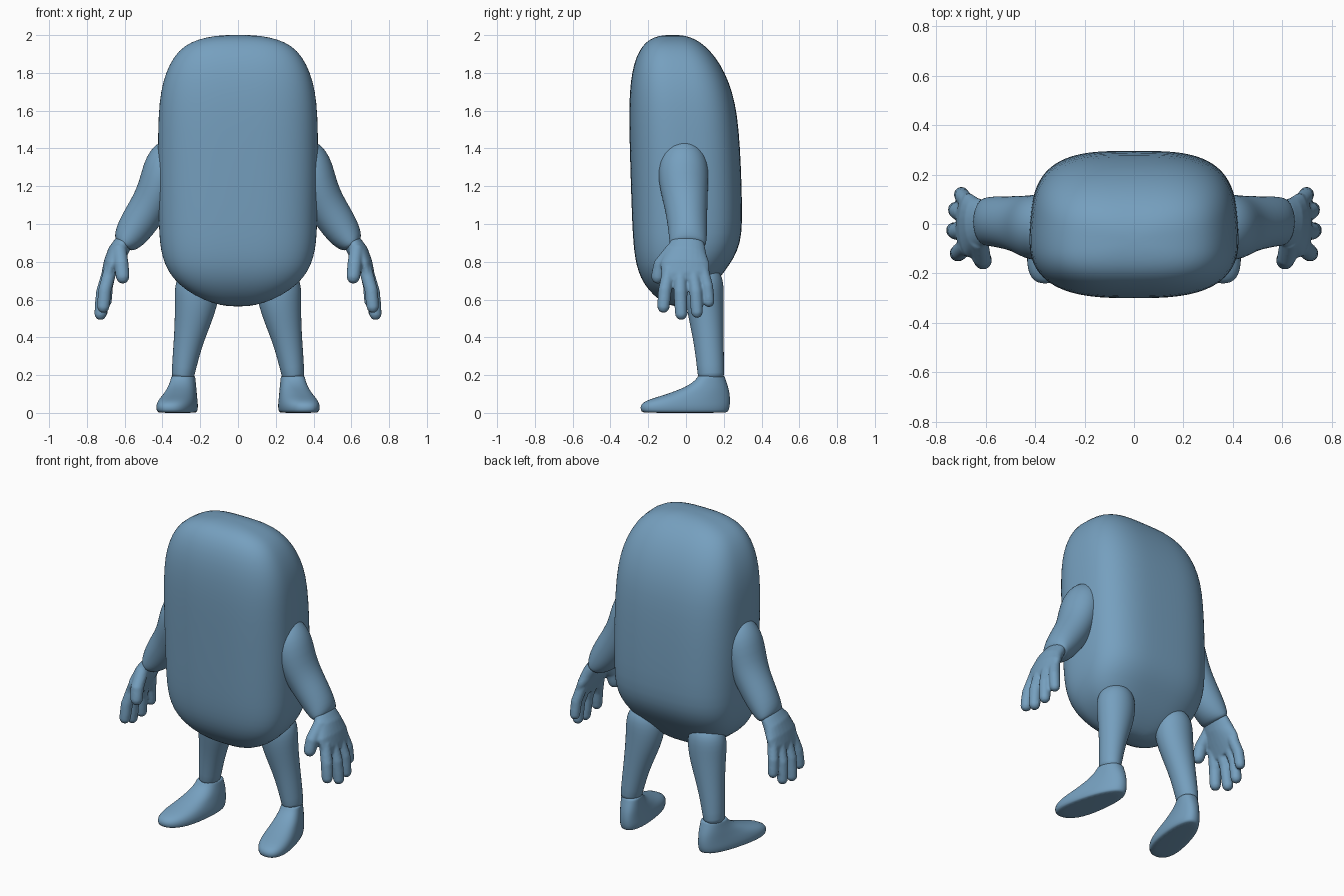
import bpy, bmesh
from math import cos, sin, pi, copysign
from mathutils import Vector

BLUE = bpy.data.materials.new("slate blue")
BLUE.diffuse_color = (.18, .35, .52, 1)


def spow(v, e):
    return copysign(abs(v) ** e, v)


def loft(bm, rings):
    """Skin a list of point rings and close both ends."""
    vs = [[bm.verts.new(p) for p in ring] for ring in rings]
    n = len(vs[0])
    for a, b in zip(vs, vs[1:]):
        for i in range(n):
            j = (i + 1) % n
            bm.faces.new((a[i], a[j], b[j], b[i]))
    bm.faces.new(vs[0][::-1])
    bm.faces.new(vs[-1])


def tube(bm, path, n=24):
    """Path of (x, y, z, radius across, radius along y) with tilted rings."""
    pts = [Vector(p[:3]) for p in path]
    rings = []
    for i, p in enumerate(path):
        t = (pts[min(i + 1, len(pts) - 1)] - pts[max(i - 1, 0)]).normalized()
        u = Vector((0, 1, 0)).cross(t).normalized()
        w = t.cross(u)
        rings.append([pts[i] + u * p[3] * cos(2 * pi * k / n) + w * p[4] * sin(2 * pi * k / n)
                      for k in range(n)])
    loft(bm, rings)


def make(name, bm, mirror=True, remesh=False):
    bmesh.ops.recalc_face_normals(bm, faces=bm.faces)
    me = bpy.data.meshes.new(name)
    bm.to_mesh(me)
    bm.free()
    me.materials.append(BLUE)
    ob = bpy.data.objects.new(name, me)
    bpy.context.collection.objects.link(ob)
    if remesh:
        r = ob.modifiers.new("fuse", 'REMESH')
        r.mode = 'VOXEL'
        r.voxel_size = 0.007
        r.use_smooth_shade = True
        s = ob.modifiers.new("soften", 'SMOOTH')
        s.factor = 0.5
        s.iterations = 5
    else:
        s = ob.modifiers.new("subdivide", 'SUBSURF')
        s.levels = s.render_levels = 1
    if mirror:
        ob.modifiers.new("mirror", 'MIRROR').use_mirror_merge = False
    for f in me.polygons:
        f.use_smooth = True
    return ob


# Body: rounded-box sections as (z, half width, front y, back y)
SECTIONS = [
    (2.001, .05, -.095, -.045), (1.996, .12, -.145, 0), (1.98, .205, -.19, .047),
    (1.945, .284, -.23, .1), (1.885, .34, -.264, .156), (1.8, .382, -.287, .207),
    (1.7, .408, -.298, .245), (1.58, .42, -.302, .272), (1.4, .423, -.298, .287),
    (1.2, .422, -.292, .295), (1.0, .418, -.285, .299), (.9, .413, -.279, .288),
    (.82, .398, -.27, .255), (.75, .37, -.254, .205), (.68, .315, -.222, .153),
    (.62, .228, -.17, .097), (.58, .135, -.115, .05), (.563, .05, -.06, .01)]
bm = bmesh.new()
rings = []
for z, hw, yf, yb in SECTIONS:
    ring = []
    for k in range(48):
        a = 2 * pi * k / 48
        e = 2 / 3.3 if sin(a) > 0 else 2 / 2.9
        c, s = spow(cos(a), e), spow(sin(a), e)
        ring.append((hw * c * (0.98 - 0.05 * s + 0.02 * (1 - s * s)),
                     (yf + yb) / 2 + (yb - yf) / 2 * s, z))
    rings.append(ring)
loft(bm, rings)
make("body", bm, mirror=False)

# Arms: shoulder to wrist
bm = bmesh.new()
tube(bm, [(.33, -.01, 1.44, .03, .04), (.345, -.01, 1.41, .075, .085),
          (.365, -.013, 1.355, .108, .122), (.39, -.015, 1.28, .118, .137),
          (.425, -.01, 1.18, .108, .127), (.465, 0, 1.1, .104, .115),
          (.51, .005, 1.03, .101, .108), (.557, .01, .96, .093, .103),
          (.588, .01, .915, .077, .1), (.604, .01, .892, .058, .095),
          (.607, .01, .888, .046, .085)])
make("arm", bm)

# Hands: palm, fingers and thumb fused together
bm = bmesh.new()
tube(bm, [(.59, .008, .93, .04, .078), (.61, .006, .895, .049, .093),
          (.637, 0, .85, .054, .108), (.665, -.005, .79, .048, .13),
          (.685, -.003, .735, .038, .128), (.692, 0, .7, .027, .115)])


def finger(base, mid, tip, r):
    b, m, t = Vector(base), Vector(mid), Vector(tip)
    d = (t - m).normalized()
    tube(bm, [(*b, r, r), (*b.lerp(m, .5), r, r), (*m, r, r), (*m.lerp(t, .5), r * .98, r * .98),
              (*(t - d * r * .7), r * .92, r * .92), (*(t - d * r * .2), r * .62, r * .62),
              (*t, r * .2, r * .2)], 16)


finger((.675, -.088, .76), (.705, -.112, .65), (.716, -.122, .53), .035)
finger((.68, -.03, .76), (.717, -.03, .64), (.731, -.024, .492), .035)
finger((.68, .035, .76), (.715, .052, .64), (.723, .06, .503), .034)
finger((.67, .085, .77), (.694, .112, .67), (.7, .124, .56), .032)
finger((.628, -.065, .87), (.617, -.135, .785), (.607, -.156, .686), .038)
make("hand", bm, remesh=True)

# Legs: hip to ankle
bm = bmesh.new()
tube(bm, [(.293, .133, .18, .055, .066), (.293, .133, .19, .06, .07),
          (.277, .126, .3, .07, .075), (.258, .118, .4, .082, .082),
          (.237, .108, .5, .1, .093), (.222, .1, .58, .114, .101),
          (.216, .096, .66, .12, .105), (.216, .098, .72, .106, .096),
          (.218, .1, .76, .075, .07), (.22, .1, .775, .03, .03)])
make("leg", bm)

# Feet: stacked sole-to-ankle outlines as (z, toe y, heel y, half width)
bm = bmesh.new()
rings = []
for z, yf, yb, hw in [(0, -.222, .212, .078), (.004, -.237, .223, .087), (.03, -.245, .232, .092),
                      (.055, -.232, .234, .089), (.075, -.185, .234, .085), (.095, -.115, .232, .08),
                      (.115, -.06, .229, .076), (.135, -.008, .224, .072), (.158, .03, .217, .068),
                      (.18, .055, .209, .065), (.194, .062, .205, .063), (.196, .07, .198, .055)]:
    ring = []
    for k in range(32):
        a = 2 * pi * k / 32
        y = (yf + yb) / 2 + (yb - yf) / 2 * spow(sin(a), .85)
        x = .29 + (.13 - y) * .19 + hw * spow(cos(a), .85) * (1 + .7 * (.08 - y))
        ring.append((x, y, z))
    rings.append(ring)
loft(bm, rings)
make("foot", bm)
